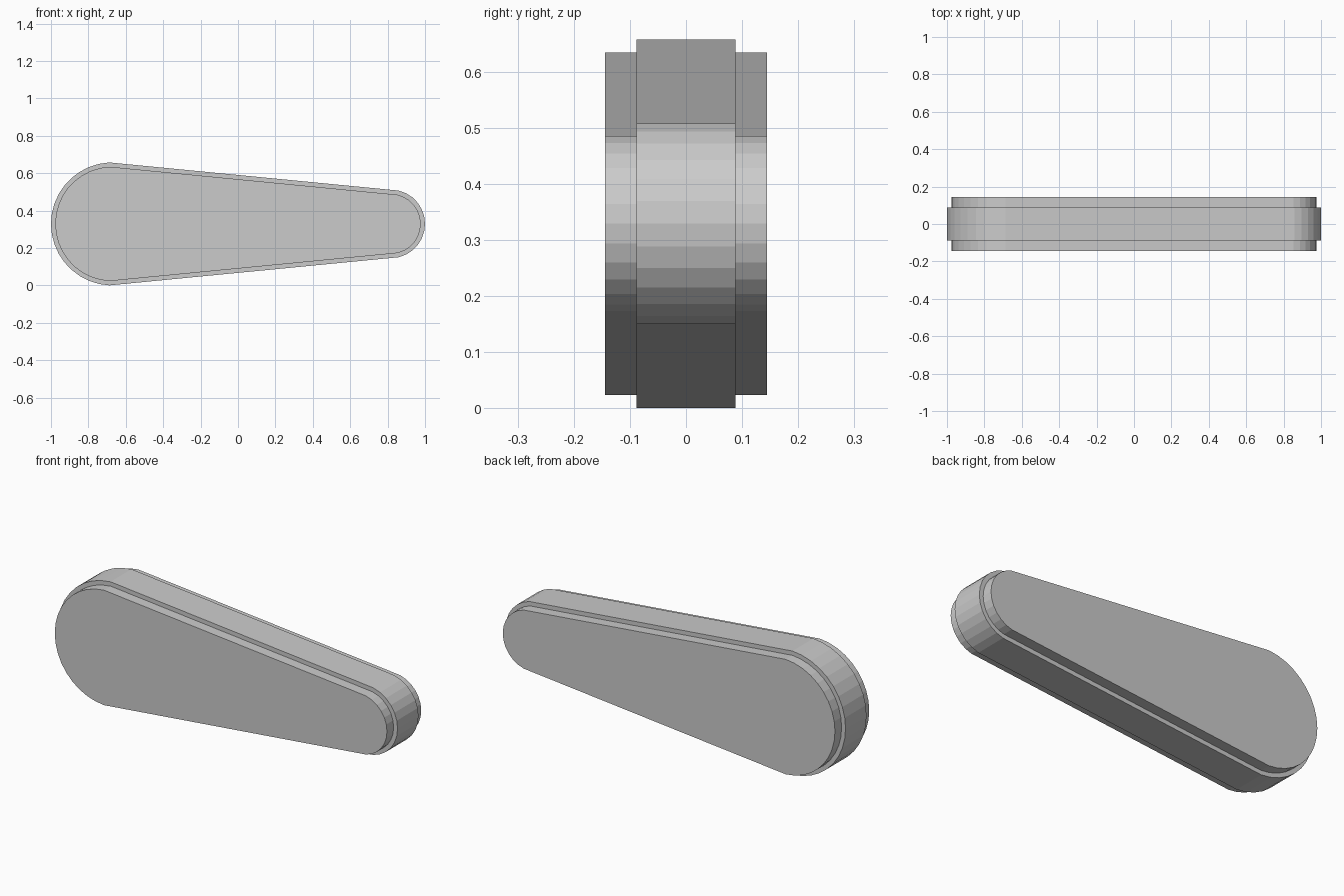
import bpy, bmesh
from math import sin, cos, radians

if "Cube" in bpy.data.objects:
    bpy.data.objects.remove(bpy.data.objects["Cube"])

CZ = 0.329


def arc(cx, r, start, end, steps):
    return [(cx + r * cos(radians(start + (end - start) * i / steps)),
             CZ + r * sin(radians(start + (end - start) * i / steps)))
            for i in range(steps + 1)]


def outline(inset):
    # big rounded end on the left, small one on the right
    return (arc(-0.671, 0.329 - inset, 93, 267, 18)
            + arc(0.817, 0.183 - inset, -77, 77, 12))


# Tapered arm: wide middle band with a stepped-in face plate on each side
layers = [(-0.144, 0.023), (-0.088, 0.023), (-0.088, 0.0),
          (0.088, 0.0), (0.088, 0.023), (0.144, 0.023)]
bm = bmesh.new()
rings = [[bm.verts.new((x, y, z)) for x, z in outline(inset)]
         for y, inset in layers]
n = len(rings[0])
for a, b in zip(rings, rings[1:]):
    for i in range(n):
        j = (i + 1) % n
        bm.faces.new((a[i], a[j], b[j], b[i]))
bm.faces.new(rings[0])
bm.faces.new(rings[-1])
bmesh.ops.recalc_face_normals(bm, faces=bm.faces)

mesh = bpy.data.meshes.new("tapered_arm")
bm.to_mesh(mesh)
bm.free()
bpy.context.collection.objects.link(bpy.data.objects.new("tapered_arm", mesh))
